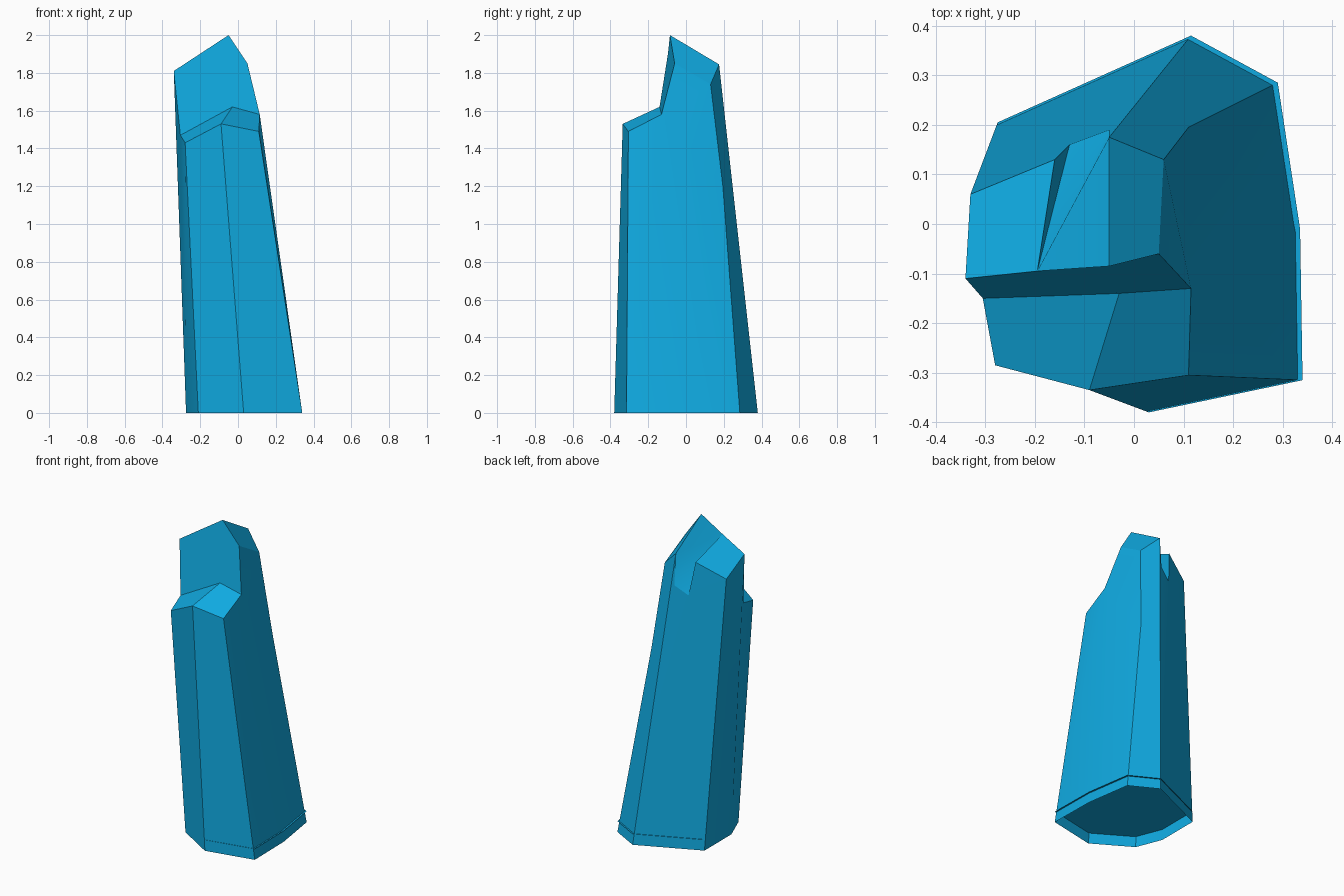
import bpy
import math

if "Cube" in bpy.data.objects:
    bpy.data.objects.remove(bpy.data.objects["Cube"])

blue = bpy.data.materials.new("crystal blue")
blue.diffuse_color = (0.005, 0.40, 0.75, 1)
blue.use_nodes = True
blue.node_tree.nodes["Principled BSDF"].inputs["Base Color"].default_value = blue.diffuse_color

# Corner points: base ring (P), front shelf (S outer, U inner), crown (A-E, M, T), rear notch (N)
P = {
    "P1": (0.03, -0.38, 0), "P2": (0.34, -0.315, 0), "Pr": (0.335, -0.01, 0),
    "P3": (0.29, 0.285, 0), "P4": (0.115, 0.38, 0), "P5": (-0.275, 0.205, 0),
    "P6": (-0.275, -0.07, 0), "P7": (-0.21, -0.235, 0),
    "S1": (-0.28, -0.285, 1.43), "S2": (-0.09, -0.335, 1.53), "S3": (0.11, -0.305, 1.49),
    "U1": (-0.305, -0.15, 1.47), "U2": (-0.03, -0.14, 1.62), "U3": (0.115, -0.13, 1.58),
    "K": (0.11, 0.195, 1.2),
    "T": (-0.05, -0.085, 2.0), "A": (0.05, -0.06, 1.85), "B": (0.06, 0.13, 1.74),
    "C": (-0.05, 0.175, 1.845), "D": (-0.33, 0.06, 1.71), "E": (-0.34, -0.11, 1.81),
    "M": (-0.195, -0.095, 1.905),
    "N1": (-0.16, 0.13, 1.80), "N2": (-0.13, 0.16, 1.59), "N3": (-0.05, 0.19, 1.645),
}

WALLS = [
    "P1 P2 S3 S2", "P7 P1 S2 S1",                      # front
    "P6 P7 S1 U1", "P5 P6 U1 E D",                     # left
    "S1 S2 U2 U1", "S2 S3 U3 U2",                      # shelf
    "U1 U2 U3 A T M E",                                # upper front
    "P2 Pr U3 S3", "Pr K U3", "Pr P3 K", "U3 K B A",   # right
    "P3 P4 C B K",                                     # back right bevel
    "P4 P5 N2", "P5 D N2", "D N1 N2", "P4 N2 N3", "P4 N3 C",  # back
    "T A B C", "E M N1 D", "M N2 N1", "M N3 N2", "M T C N3",  # crown and notch
]


def build(name, points, faces):
    mesh = bpy.data.meshes.new(name)
    mesh.from_pydata(points, [], faces)
    mesh.materials.append(blue)
    obj = bpy.data.objects.new(name, mesh)
    bpy.context.collection.objects.link(obj)
    return obj


# Faceted column, open underneath
names = list(P)
column = build("crystal_column", list(P.values()),
               [[names.index(n) for n in w.split()] for w in WALLS])
bpy.context.view_layer.objects.active = column
column.select_set(True)
bpy.ops.object.shade_smooth_by_angle(angle=math.radians(25))

# Recessed bottom cap, facing down
ring = [(x, y, 0.07) for x, y, z in list(P.values())[:8]]
build("bottom_cap", ring, [list(range(7, -1, -1))])
